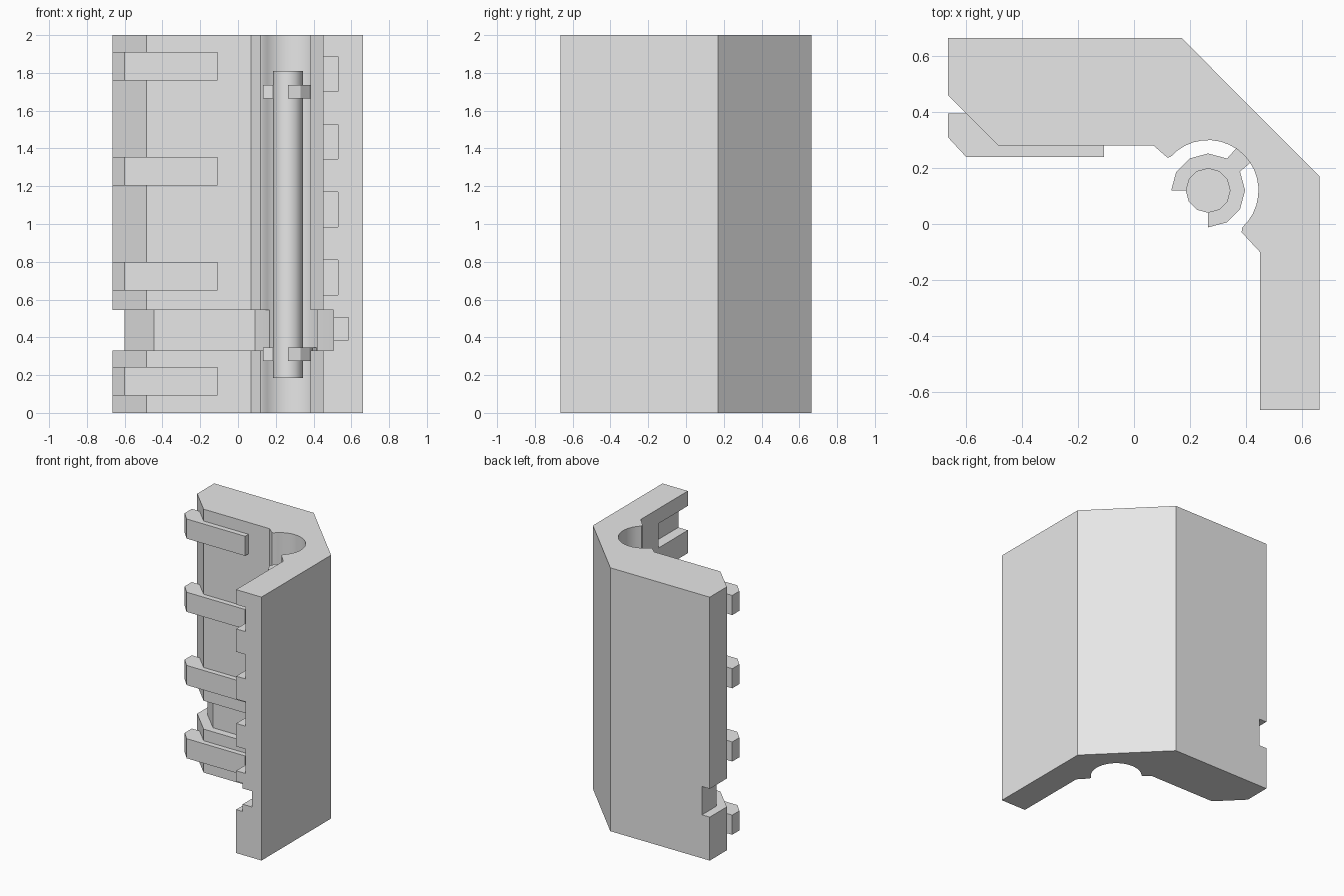
import bpy, bmesh
from math import cos, sin, radians

if "Cube" in bpy.data.objects:
    bpy.data.objects.remove(bpy.data.objects["Cube"], do_unlink=True)

grey = bpy.data.materials.new("plain_grey")
grey.use_nodes = True
grey.diffuse_color = (0.8, 0.8, 0.8, 1)
grey.node_tree.nodes["Principled BSDF"].inputs["Base Color"].default_value = (0.8, 0.8, 0.8, 1)

PIN = (0.265, 0.12)  # axis shared by bore, pin and clips


def arc(radius, start, end, steps):
    angles = [radians(start + (end - start) * i / steps) for i in range(steps + 1)]
    return [(PIN[0] + radius * cos(a), PIN[1] + radius * sin(a)) for a in angles]


def prism(name, outline, z0, z1):
    """Extrude a plan outline between two heights."""
    bm = bmesh.new()
    base = bm.faces.new([bm.verts.new((x, y, z0)) for x, y in outline])
    top = bmesh.ops.extrude_face_region(bm, geom=[base])["geom"]
    bmesh.ops.translate(bm, vec=(0, 0, z1 - z0),
                        verts=[v for v in top if isinstance(v, bmesh.types.BMVert)])
    bmesh.ops.recalc_face_normals(bm, faces=bm.faces)
    mesh = bpy.data.meshes.new(name)
    bm.to_mesh(mesh)
    bm.free()
    mesh.materials.append(grey)
    obj = bpy.data.objects.new(name, mesh)
    bpy.context.collection.objects.link(obj)
    return obj


def activate(obj):
    bpy.ops.object.select_all(action='DESELECT')
    obj.select_set(True)
    bpy.context.view_layer.objects.active = obj


def cut(target, cutter):
    mod = target.modifiers.new("cut", 'BOOLEAN')
    mod.operation = 'DIFFERENCE'
    mod.solver = 'EXACT'
    mod.object = cutter
    activate(target)
    bpy.ops.object.modifier_apply(modifier=mod.name)
    bpy.data.objects.remove(cutter, do_unlink=True)


# Angled body with a round bore in the inner corner
body = prism("angled_body", [
    (-0.665, 0.665), (-0.665, 0.46), (-0.485, 0.28), (0.07, 0.28), (0.12, 0.237),
    *arc(0.18, 138, -48, 18),
    (0.385, -0.03), (0.45, -0.1), (0.45, -0.665), (0.663, -0.665),
    (0.663, 0.17), (0.17, 0.665)], 0, 2)

# Horizontal groove round the inner side and the free end
cut(body, prism("groove_cutter", [
    (-0.8, 0.8), (-0.6, 0.8), (-0.6, 0.49), (-0.445, 0.335), (0.09, 0.335),
    (0.165, 0.27), PIN, (0.42, 0.025), (0.505, -0.06), (0.505, -0.8), (-0.8, -0.8)],
    0.33, 0.545))


# Slots in the inner face of the side wing
def slot(depth_x, z0, z1):
    cut(body, prism("slot_cutter", [(0.4, -0.8), (depth_x, -0.8), (depth_x, -0.31),
                                    (0.4, -0.31)], z0, z1))


for i in range(4):
    slot(0.53, 0.625 + 0.359 * i, 0.81 + 0.359 * i)
slot(0.585, 0.385, 0.505)

# Raised tabs on the back wing
for i in range(4):
    z = 0.093 + 0.556 * i
    prism(f"tab_{i + 1}", [(-0.665, 0.395), (-0.665, 0.31), (-0.6, 0.24), (-0.108, 0.24),
                           (-0.108, 0.3), (-0.48, 0.3), (-0.575, 0.395)], z, z + 0.149)

# Hinge pin
pin = prism("hinge_pin", arc(0.08, 0, 330, 11), 0.185, 1.81)

# Open clips holding the pin, each with a diagonal arm to the bore
for label, z in (("lower", 0.275), ("upper", 1.665)):
    clip = prism(label + "_clip", arc(0.132, 180, -90, 9) + arc(0.078, -90, 180, 9), z, z + 0.07)
    prism(label + "_clip_arm", [(0.322, 0.222), (0.367, 0.177), (0.426, 0.228),
                                (0.374, 0.28)], z, z + 0.07)

for obj in (body, pin):
    activate(obj)
    bpy.ops.object.shade_smooth_by_angle(angle=radians(32))
